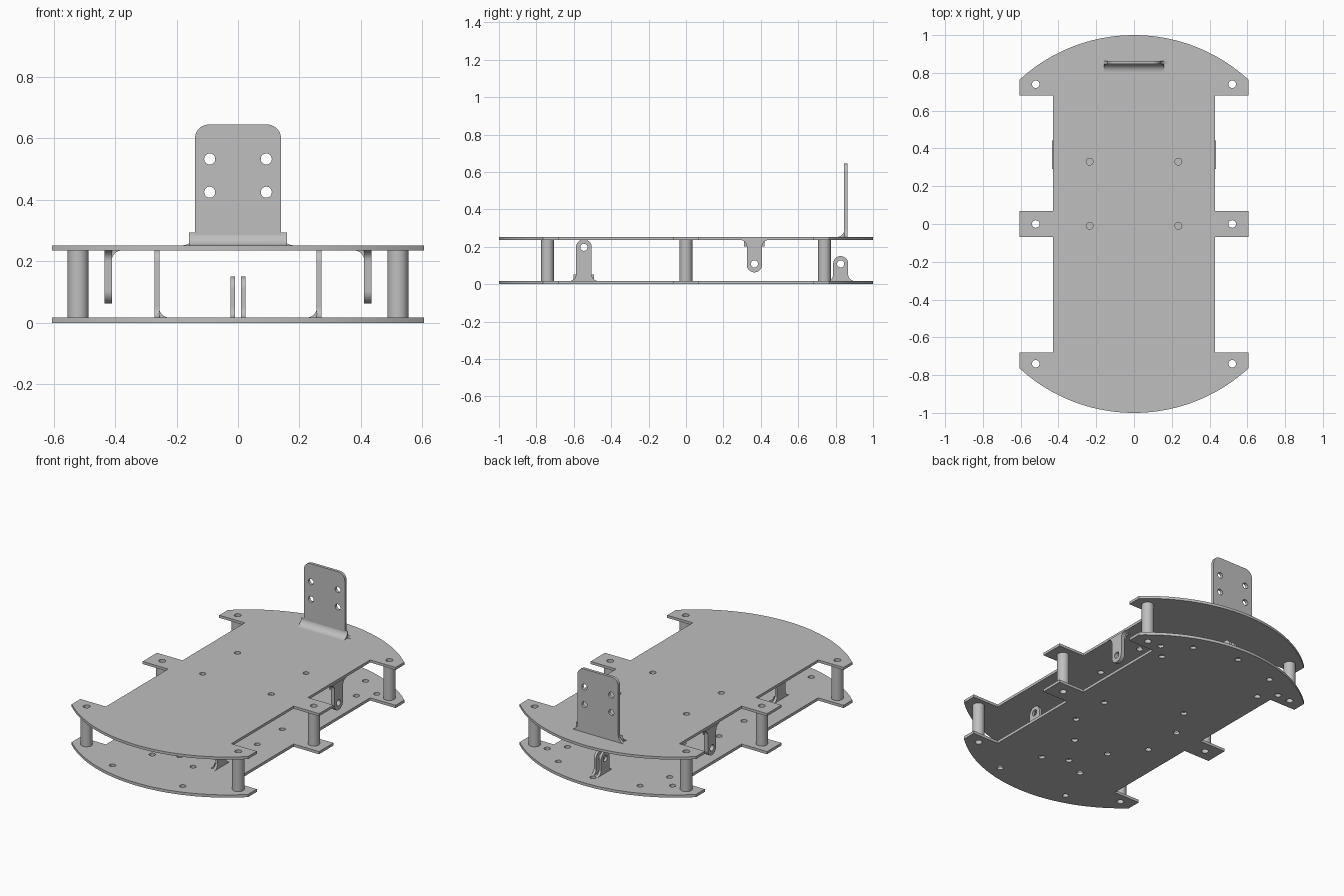
import bpy
from math import sin, cos, pi, radians, hypot, asin
from mathutils import Matrix, Vector

cube = bpy.data.objects.get("Cube")
if cube:
    bpy.data.objects.remove(cube, do_unlink=True)

grey = bpy.data.materials.new("light_grey")
grey.use_nodes = True
grey.diffuse_color = (0.52, 0.52, 0.52, 1)
grey.node_tree.nodes["Principled BSDF"].inputs["Base Color"].default_value = grey.diffuse_color

X, Y, Z = Vector((1, 0, 0)), Vector((0, 1, 0)), Vector((0, 0, 1))
LOWER, UPPER, SHEET = 0.017, 0.236, 0.016


def frame(along, up, origin):
    """Matrix that lays a flat profile on the plane of along and up."""
    m = Matrix((along, up, along.cross(up))).transposed().to_4x4()
    m.translation = origin
    return m


def arc(cx, cy, r, a, b, n=10):
    return [(cx + r * cos(radians(a + (b - a) * i / n)),
             cy + r * sin(radians(a + (b - a) * i / n))) for i in range(n + 1)]


def circle(cx, cy, r, n=28):
    return arc(cx, cy, r, 0, 360, n)[:-1]


def sheet(name, outline, holes, depth, matrix):
    """Flat profile with holes, extruded by depth around its own plane."""
    curve = bpy.data.curves.new(name, 'CURVE')
    curve.dimensions = '2D'
    curve.fill_mode = 'BOTH'
    curve.extrude = depth / 2
    for points in [outline] + holes:
        spline = curve.splines.new('POLY')
        spline.points.add(len(points) - 1)
        for p, (a, b) in zip(spline.points, points):
            p.co = (a, b, 0, 1)
        spline.use_cyclic_u = True
    helper = bpy.data.objects.new(name + "_profile", curve)
    bpy.context.collection.objects.link(helper)
    bpy.context.view_layer.update()
    evaluated = helper.evaluated_get(bpy.context.evaluated_depsgraph_get())
    mesh = bpy.data.meshes.new_from_object(evaluated)
    bpy.data.objects.remove(helper, do_unlink=True)
    mesh.transform(matrix)
    mesh.materials.clear()
    mesh.materials.append(grey)
    obj = bpy.data.objects.new(name, mesh)
    bpy.context.collection.objects.link(obj)
    bpy.ops.object.select_all(action='DESELECT')
    obj.select_set(True)
    bpy.context.view_layer.objects.active = obj
    bpy.ops.object.shade_smooth_by_angle(angle=radians(35))
    return obj


def tab_outline(w, h, r, flare):
    """Rounded tab with a concave flare at its root."""
    left = arc(-w - flare, flare, flare, -90, 0) + arc(r - w, h - r, r, 180, 90)
    right = [(-a, b) for a, b in reversed(left)]
    if abs(left[-1][0]) < 1e-4:
        right = right[1:]
    return left + right


def fillet(name, out, up, origin, radius, width):
    """Concave strip that joins a tab to its plate."""
    profile = [(0, 0)] + arc(radius, radius, radius, 270, 180)
    sheet(name, profile, [], width, frame(out, up, origin))


# Deck outline: bowed ends, corner ears and middle ears
EAR, WAIST = 0.605, 0.43
BOW, CENTRE = 0.896, 0.104
half_angle = asin(EAR / BOW) * 180 / pi
bow = arc(0, CENTRE, BOW, 90 - half_angle, 90 + half_angle, 40)
side = [(EAR, 0.68), (WAIST, 0.68), (WAIST, 0.07), (EAR, 0.07)]
right_side = [(x, -y) for x, y in side] + [(x, y) for x, y in reversed(side)]
deck = right_side + bow
deck += [(-x, -y) for x, y in right_side] + [(-x, -y) for x, y in bow]

post_spots = [(s * 0.52, y) for s in (-1, 1) for y in (-0.74, 0, 0.74)]
bores = [circle(x, y, 0.02) for x, y in post_spots]


def mirrored(spots):
    return [circle(s * x, y, 0.018) for x, y in spots for s in (-1, 1)]


# Decks
upper_holes = mirrored([(0.235, 0.33), (0.235, -0.01)])
lower_holes = mirrored([(0.24, -0.885), (0.14, -0.64), (0.12, -0.375), (0.265, -0.19),
                        (0.265, 0.055), (0.35, 0.66), (0.43, 0.745), (0.28, 0.85)])
lower_holes += [circle(x, y, 0.018) for x, y in [(0, 0.91), (0, -0.57), (-0.155, 0.25)]]
sheet("lower_deck", deck, bores + lower_holes, LOWER, frame(X, Y, Z * LOWER / 2))
sheet("upper_deck", deck, bores + upper_holes, SHEET, frame(X, Y, Z * (UPPER + SHEET / 2)))

# Hollow spacer posts
for x, y in post_spots:
    sheet("spacer_post", circle(x, y, 0.034, 36), [circle(x, y, 0.02)],
          UPPER - LOWER, frame(X, Y, Z * (UPPER + LOWER) / 2))

for s, label in ((1, "left_"), (-1, "right_")):
    # Tall tabs standing on the lower deck
    sheet(label + "standing_tab", tab_outline(0.042, 0.222, 0.042, 0.035),
          [circle(0, 0.18, 0.019)], 0.016, frame(Y, Z, Vector((s * 0.264, -0.546, LOWER))))
    fillet(label + "standing_tab_fillet", -s * X, Z,
           Vector((s * 0.257, -0.546, LOWER)), 0.034, 0.11)

    # Tabs hanging from the upper deck
    sheet(label + "hanging_tab", tab_outline(0.041, 0.173, 0.041, 0.035),
          [circle(0, 0.128, 0.019)], 0.025, frame(Y, -Z, Vector((s * 0.4225, 0.366, UPPER))))
    fillet(label + "hanging_tab_fillet", -s * X, -Z,
           Vector((s * 0.411, 0.366, UPPER)), 0.035, 0.11)

    # Close pair of short rear lugs
    sheet(label + "rear_lug", tab_outline(0.04, 0.133, 0.04, 0.035),
          [circle(0, 0.091, 0.019)], 0.016, frame(Y, Z, Vector((s * 0.017, 0.827, LOWER))))

# Upright rear mounting plate
top = UPPER + SHEET
mount_holes = [circle(s * 0.092, z - top, 0.018) for s in (-1, 1) for z in (0.425, 0.533)]
sheet("rear_mount", tab_outline(0.14, 0.645 - top, 0.045, 0.042), mount_holes,
      0.018, frame(X, Z, Vector((0, 0.855, top))))
fillet("rear_mount_fillet", -Y, Z, Vector((0, 0.847, top)), 0.042, 0.32)
